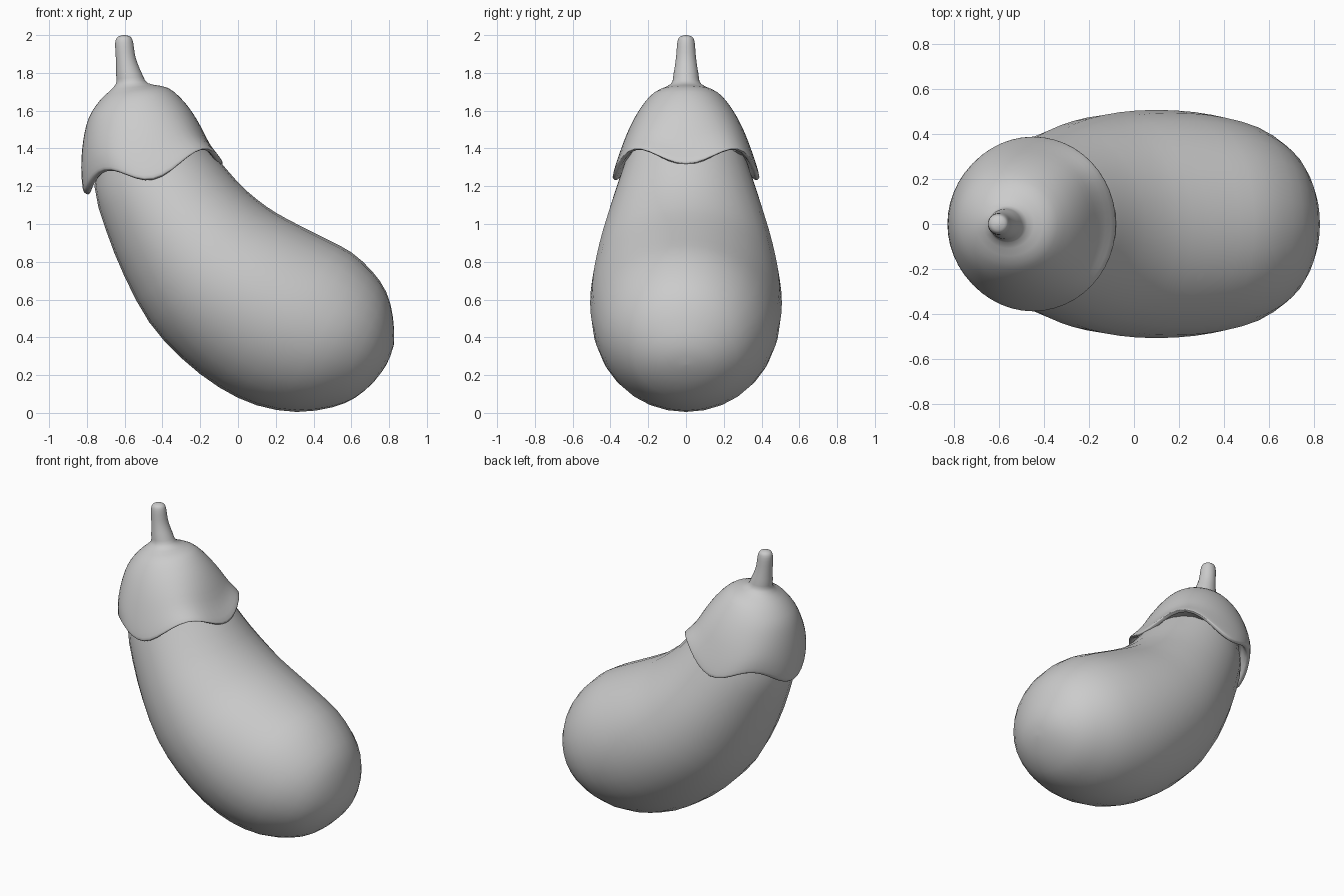
import bpy, bmesh, math
from mathutils import Vector

grey = bpy.data.materials.new("plain grey")
grey.diffuse_color = (0.6, 0.6, 0.6, 1)


def refine(rows, n):
    """Smooth a list of number rows with a Catmull-Rom curve."""
    out = []
    for i in range(len(rows) - 1):
        p = [Vector(rows[min(max(i + k, 0), len(rows) - 1)]) for k in (-1, 0, 1, 2)]
        for j in range(n):
            t = j / n
            out.append(0.5 * (2 * p[1] + (p[2] - p[0]) * t
                              + (2 * p[0] - 5 * p[1] + 4 * p[2] - p[3]) * t * t
                              + (3 * p[1] - p[0] - 3 * p[2] + p[3]) * t ** 3))
    return out + [Vector(rows[-1])]


def loft(name, rows, segs, steps):
    """Rows: x, z of left edge, x, z of right edge, half depth, lobe height."""
    bm = bmesh.new()
    rings = []
    for x0, z0, x1, z1, w, lobe in refine(rows, steps):
        ring = []
        for k in range(segs):
            a = math.tau * k / segs
            c = (1 + math.cos(a)) / 2
            ring.append(bm.verts.new((x0 + (x1 - x0) * c, w * math.sin(a),
                                      z0 + (z1 - z0) * c - lobe * math.cos(4 * a))))
        rings.append(ring)
    for r, s in zip(rings, rings[1:]):
        for k in range(segs):
            m = (k + 1) % segs
            bm.faces.new((r[k], r[m], s[m], s[k]))
    bm.faces.new(rings[0])
    bm.faces.new(rings[-1])
    bmesh.ops.recalc_face_normals(bm, faces=bm.faces)
    mesh = bpy.data.meshes.new(name)
    bm.to_mesh(mesh)
    bm.free()
    mesh.materials.append(grey)
    mesh.shade_smooth()
    obj = bpy.data.objects.new(name, mesh)
    bpy.context.collection.objects.link(obj)
    return obj


# Curved fruit, from under the cap to the rounded end
loft("fruit_body", [
    (-0.72, 1.42, -0.28, 1.54, 0.27, 0),
    (-0.76, 1.20, -0.12, 1.36, 0.34, 0),
    (-0.70, 0.97, 0.00, 1.22, 0.40, 0),
    (-0.60, 0.72, 0.10, 1.13, 0.45, 0),
    (-0.47, 0.48, 0.20, 1.06, 0.485, 0),
    (-0.30, 0.29, 0.33, 0.99, 0.505, 0),
    (-0.10, 0.135, 0.47, 0.92, 0.505, 0),
    (0.10, 0.04, 0.60, 0.85, 0.485, 0),
    (0.31, 0.005, 0.71, 0.75, 0.44, 0),
    (0.50, 0.03, 0.785, 0.64, 0.36, 0),
    (0.62, 0.08, 0.82, 0.51, 0.27, 0),
    (0.72, 0.165, 0.825, 0.36, 0.14, 0),
    (0.783, 0.25, 0.788, 0.26, 0.006, 0)], 28, 2)

# Stem flowing into the lobed cap, with a rolled hem turned inward
loft("cap_and_stem", [
    (-0.607, 2.00, -0.597, 2.00, 0.005, 0),
    (-0.637, 1.99, -0.568, 1.99, 0.034, 0),
    (-0.65, 1.96, -0.555, 1.96, 0.046, 0),
    (-0.647, 1.88, -0.542, 1.88, 0.053, 0),
    (-0.645, 1.79, -0.51, 1.80, 0.066, 0),
    (-0.65, 1.735, -0.475, 1.745, 0.082, 0),
    (-0.73, 1.655, -0.37, 1.72, 0.175, 0),
    (-0.79, 1.565, -0.285, 1.65, 0.245, 0.003),
    (-0.82, 1.45, -0.215, 1.56, 0.305, 0.012),
    (-0.83, 1.33, -0.15, 1.455, 0.355, 0.03),
    (-0.822, 1.235, -0.085, 1.38, 0.386, 0.046),
    (-0.808, 1.213, -0.088, 1.367, 0.384, 0.05),
    (-0.785, 1.212, -0.11, 1.367, 0.365, 0.05),
    (-0.76, 1.27, -0.15, 1.41, 0.33, 0.045)], 48, 3)
